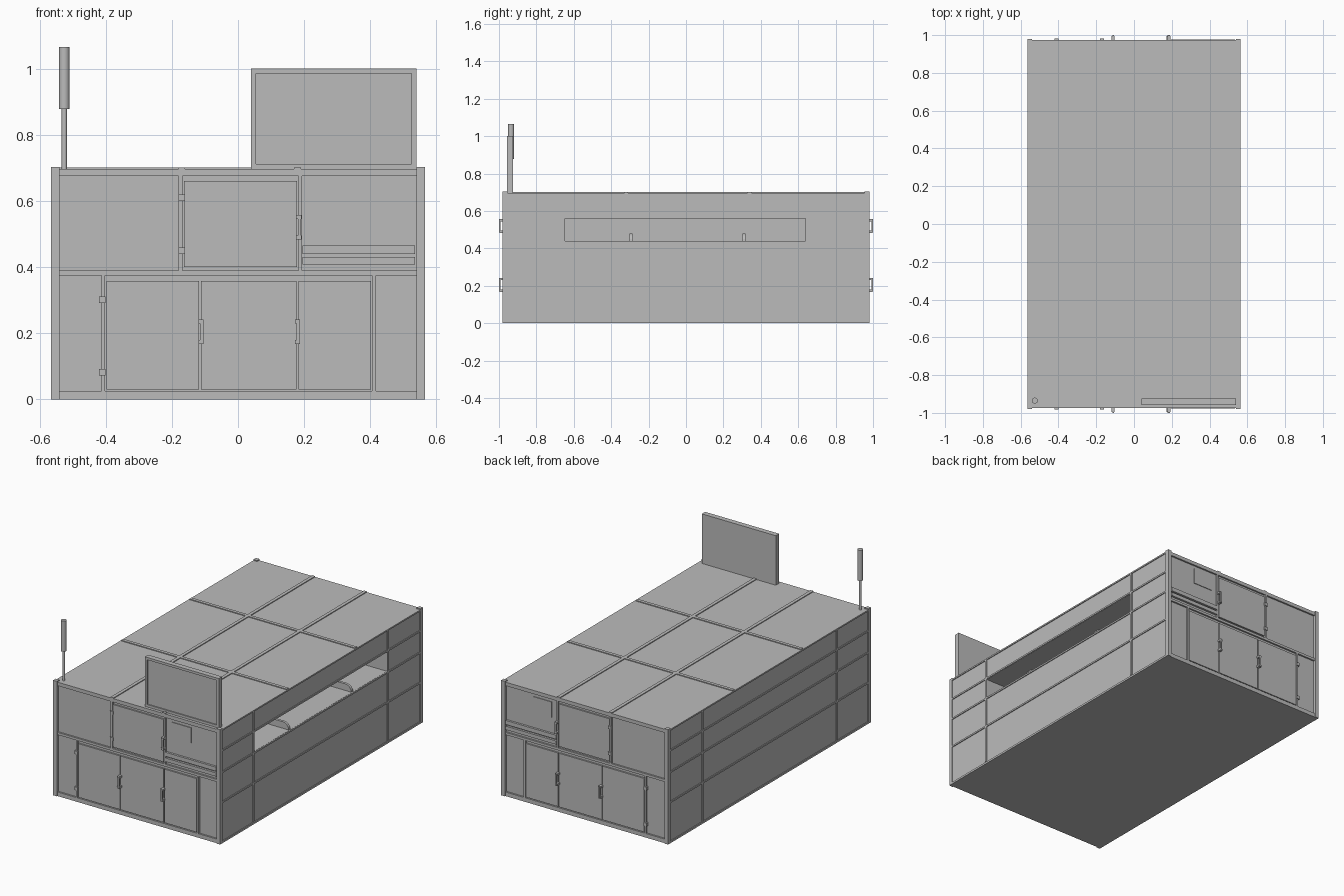
import bpy, bmesh, math
from mathutils import Vector, Matrix

if "Cube" in bpy.data.objects:
    bpy.data.objects.remove(bpy.data.objects["Cube"])

grey = bpy.data.materials.new("plain_grey")
grey.use_nodes = True
grey.diffuse_color = (0.5, 0.5, 0.5, 1)
grey.node_tree.nodes["Principled BSDF"].inputs["Base Color"].default_value = (0.5, 0.5, 0.5, 1)

W, L, H = 0.56, 0.975, 0.697   # half width, half length, height


def finish(name, bm):
    mesh = bpy.data.meshes.new(name)
    bm.to_mesh(mesh)
    bm.free()
    mesh.materials.append(grey)
    ob = bpy.data.objects.new(name, mesh)
    bpy.context.collection.objects.link(ob)
    return ob


def add_box(bm, x, y, z):
    """Box from three (low, high) ranges."""
    lo, hi = Vector((x[0], y[0], z[0])), Vector((x[1], y[1], z[1]))
    m = Matrix.Translation((lo + hi) / 2) @ Matrix.Diagonal((*(hi - lo), 1))
    bmesh.ops.create_cube(bm, size=1, matrix=m)


def boxes(name, ranges):
    bm = bmesh.new()
    for r in ranges:
        add_box(bm, *r)
    return finish(name, bm)


def both_ends(name, ranges):
    """Boxes for the front end, repeated mirrored on the back end."""
    back = [(x, (-y[1], -y[0]), z) for x, y, z in ranges]
    return boxes(name, ranges + back)


def rod(name, x, y, z0, z1, r, sides=16):
    bm = bmesh.new()
    bmesh.ops.create_cone(bm, cap_ends=True, segments=sides, radius1=r, radius2=r,
                          depth=z1 - z0, matrix=Matrix.Translation((x, y, (z0 + z1) / 2)))
    ob = finish(name, bm)
    for p in ob.data.polygons:
        p.use_smooth = len(p.vertices) == 4
    return ob


# Body shell around the long open bay on the left side
sill, head, bay = 0.44, 0.56, 0.64
E = 0.965                       # face of the recessed end panels
boxes("lower_body", [((-W, W), (-E, E), (0, sill))])
boxes("upper_body", [((-W, W), (-E, E), (head, H))])
boxes("bay_ends", [((-W, W), (-E, -bay - 0.01), (sill, head)),
                   ((-W, W), (bay, E), (sill, head))])
boxes("bay_back_wall", [((-W, -W + 0.03), (-bay - 0.01, bay), (sill, head))])

# Rounded divider plates standing in the bay
for i, y in enumerate((-0.295, 0.31)):
    bm = bmesh.new()
    r, top = 0.04, sill + 0.04
    pts = [(0.2, sill), (W - 0.005, sill)]
    pts += [(W - 0.005 - r + r * math.cos(a), sill + r * math.sin(a))
            for a in (math.pi / 12 * k for k in range(1, 7))] + [(0.2, top)]
    face = bm.faces.new([bm.verts.new((x, y - 0.008, z)) for x, z in pts])
    ext = bmesh.ops.extrude_face_region(bm, geom=[face])
    verts = [v for v in ext["geom"] if isinstance(v, bmesh.types.BMVert)]
    bmesh.ops.translate(bm, verts=verts, vec=(0, 0.016, 0))
    bmesh.ops.recalc_face_normals(bm, faces=bm.faces)
    finish(f"bay_divider_{i + 1}", bm)

# Corner posts with small caps
posts = []
for sx in (-1, 1):
    x = tuple(sorted((sx * 0.54, sx * 0.565)))
    posts.append((x, (-0.98, -0.955), (0, H + 0.006)))
both_ends("corner_posts", posts)

# End frame: top, middle and bottom rails, and upright dividers
both_ends("end_rails", [((-0.54, 0.54), (-L, -E), z) for z in
                        ((0, 0.025), (0.375, 0.39), (0.675, H))])
both_ends("end_uprights", [((-0.18, -0.168), (-L, -E), (0.39, 0.675)),
                           ((0.183, 0.193), (-L, -E), (0.39, 0.675)),
                           ((-0.412, -0.402), (-L, -E), (0.025, 0.375)),
                           ((0.405, 0.417), (-L, -E), (0.025, 0.375))])

# Doors
door_y = (-0.974, -0.96)
both_ends("upper_door", [((-0.163, 0.178), door_y, (0.4, 0.66))])
both_ends("lower_doors", [(x, door_y, (0.03, 0.358)) for x in
                          ((-0.398, -0.118), (-0.112, 0.177), (0.183, 0.402))])
both_ends("small_hatch", [((0.23, 0.36), (-0.969, -0.96), (0.56, 0.655))])

# Vent slats
both_ends("vent_slats", [((0.195, 0.535), (-0.978, -0.96), z) for z in
                         ((0.408, 0.43), (0.44, 0.465))])

# Door handles: a grip standing off on two feet
grips = []
for x, z in ((-0.112, 0.205), (0.18, 0.205), (0.184, 0.52)):
    grips.append(((x - 0.003, x + 0.007), (-1.0, -0.992), (z - 0.036, z + 0.036)))
    for s in (-1, 1):
        c = z + s * 0.031
        grips.append(((x - 0.008, x + 0.008), (-0.996, -0.97), (c - 0.006, c + 0.006)))
both_ends("door_handles", grips)

# Hinges
both_ends("hinges", [((x - 0.01, x + 0.01), (-0.981, -0.965), (z - 0.01, z + 0.01))
                     for x, z in ((-0.41, 0.082), (-0.41, 0.302), (-0.17, 0.45), (-0.17, 0.61))])

# Seam strips on the roof
roof_z = (H, H + 0.005)
boxes("roof_long_strips", [((x - 0.01, x + 0.01), (-L, L), roof_z) for x in (-0.17, 0.18)])
boxes("roof_cross_strips", [((-W, W), (y - 0.01, y + 0.01), roof_z) for y in (-0.32, 0.34)])

# Roof edge trim and side strips
sides = []
for x in ((-0.565, -W), (W, 0.565)):
    for y in (-0.655, 0.645):
        sides.append((x, (y - 0.007, y + 0.007), (0.015, 0.69)))
    for z in (0.25, sill - 0.006, head + 0.006):
        sides.append((x, (-0.955, 0.955), (z - 0.005, z + 0.005)))
    for z in ((0, 0.012), (0.688, H)):
        sides.append((x, (-0.955, 0.955), z))
boxes("side_strips", sides[:])

# Upright board with a raised border on the roof
board_x, board_z = (0.04, 0.54), (H, 1.0)
boxes("board", [(board_x, (-0.95, -0.925), board_z)])
by = (-0.957, -0.95)
boxes("board_border", [((0.04, 0.055), by, board_z), ((0.525, 0.54), by, board_z),
                       ((0.055, 0.525), by, (H, H + 0.015)),
                       ((0.055, 0.525), by, (0.985, 1.0))])

# Mast with thick upper section
rod("mast_pole", -0.525, -0.935, H, 0.88, 0.008)
rod("mast_head", -0.525, -0.935, 0.878, 1.065, 0.016)
